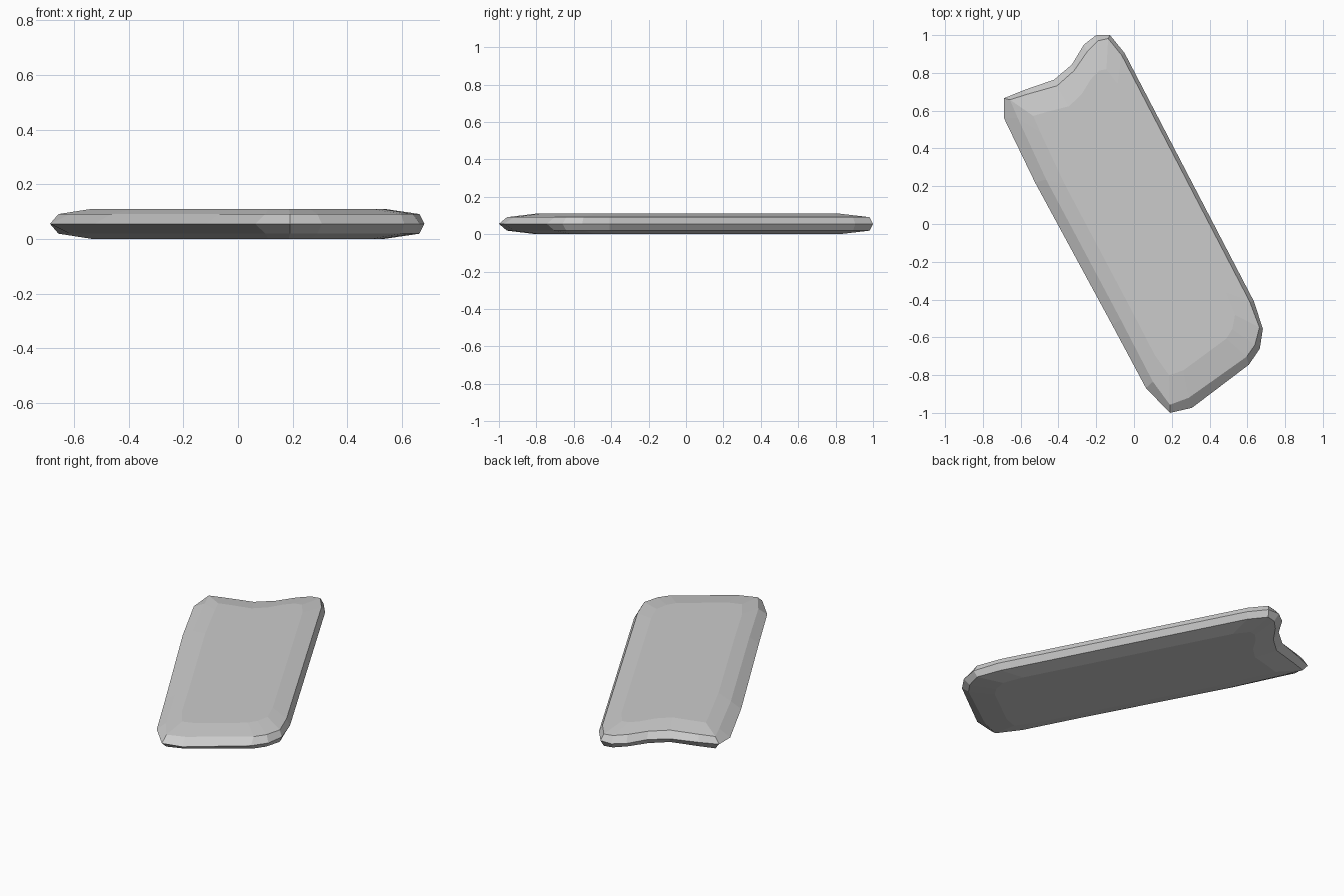
import bpy, bmesh
from mathutils import Vector

if "Cube" in bpy.data.objects:
    bpy.data.objects.remove(bpy.data.objects["Cube"])

# Widest outline of the slab, clockwise from the raised corner of the notched end
rim = [(-.20, 1), (-.127, 1), (-.05, .905), (.635, -.41), (.682, -.555),
       (.666, -.66), (.608, -.745), (.307, -.973), (.19, -1), (.063, -.868),
       (-.116, -.533), (-.524, .22), (-.688, .56), (-.688, .666),
       (-.58, .71), (-.423, .764), (-.328, .845), (-.265, .95)]

# Shoulder loop just inside the rim
shoulder = [(-.19, .97), (-.137, .982), (-.065, .893), (.612, -.41), (.664, -.548),
            (.64, -.64), (.597, -.702), (.29, -.92), (.19, -.957), (.10, -.835),
            (-.07, -.507), (-.465, .235), (-.615, .56), (-.657, .658),
            (-.565, .687), (-.407, .732), (-.317, .812), (-.248, .912)]

# Flat centre loop: shoulder shrunk along and across the slab's long axis
along = Vector((-.462, .887))
across = Vector((.887, .462))
flat = [along * Vector(p).dot(along) * .85 + across * Vector(p).dot(across) * .75
        for p in shoulder]

HEIGHT = .11
loops = [(flat, 0), (shoulder, .019), (rim, HEIGHT / 2),
         (shoulder, HEIGHT - .019), (flat, HEIGHT)]

# Skin the stacked loops and cap both ends
bm = bmesh.new()
rings = [[bm.verts.new((p[0], p[1], z)) for p in pts] for pts, z in loops]
n = len(rim)
for a, b in zip(rings, rings[1:]):
    for i in range(n):
        j = (i + 1) % n
        bm.faces.new((a[i], a[j], b[j], b[i]))
bm.faces.new(rings[0])
bm.faces.new(rings[-1])
bmesh.ops.recalc_face_normals(bm, faces=bm.faces)

mesh = bpy.data.meshes.new("plank")
bm.to_mesh(mesh)
bm.free()
bpy.context.collection.objects.link(bpy.data.objects.new("plank", mesh))
